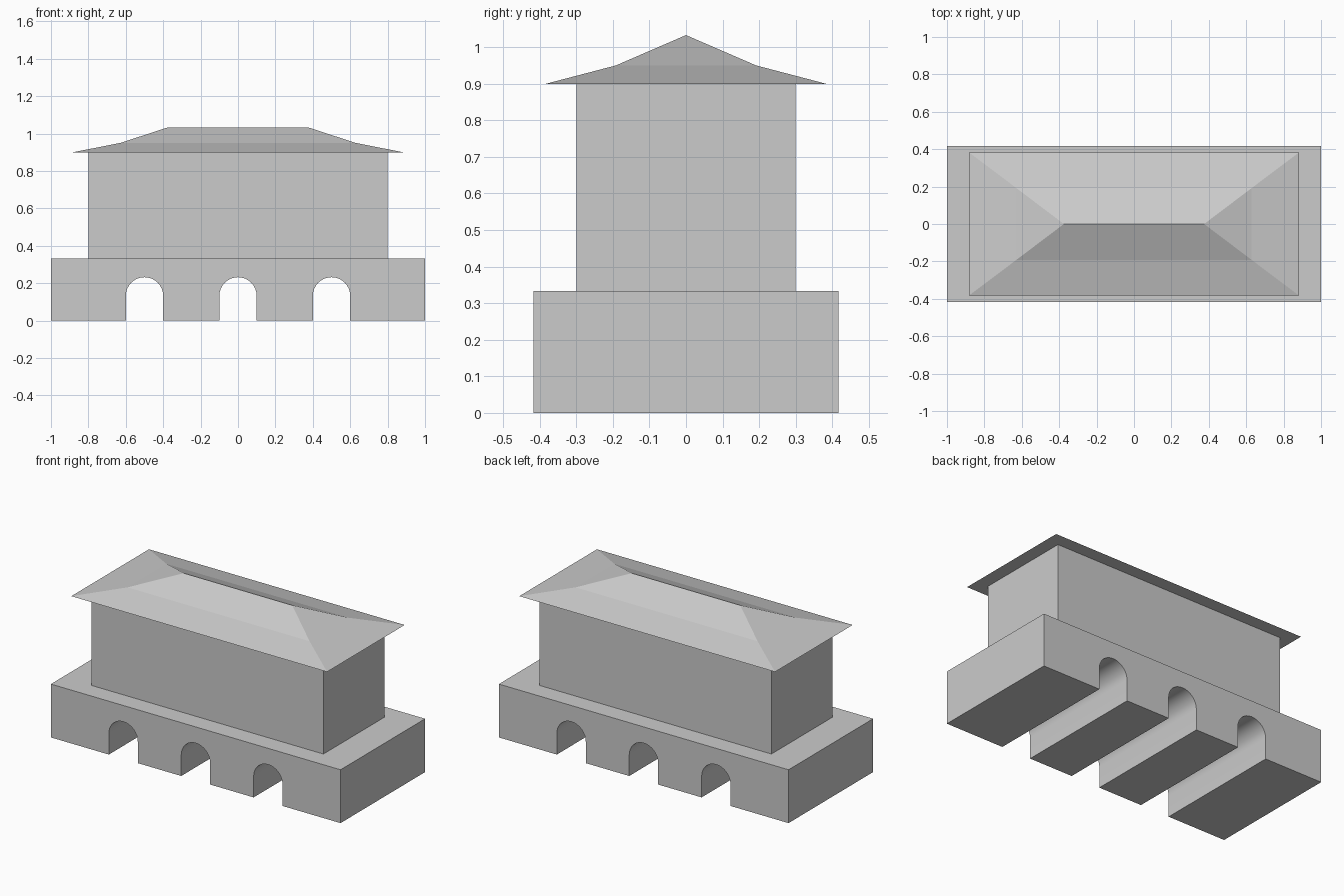
import bpy, bmesh
from math import pi, cos, sin, radians

if "Cube" in bpy.data.objects:
    bpy.data.objects.remove(bpy.data.objects["Cube"])

BASE_TOP, EAVES = 0.333, 0.9


def finish(name, bm):
    bmesh.ops.recalc_face_normals(bm, faces=bm.faces)
    mesh = bpy.data.meshes.new(name)
    bm.to_mesh(mesh)
    bm.free()
    obj = bpy.data.objects.new(name, mesh)
    bpy.context.collection.objects.link(obj)
    return obj


# Arched base: front outline with three arched openings, extruded to the back
def arched_base(half_x, half_y, arch_xs, radius, spring_z, segments=16):
    outline = [(-half_x, BASE_TOP), (-half_x, 0)]
    for cx in arch_xs:
        outline.append((cx - radius, 0))
        for i in range(segments + 1):
            a = pi - pi * i / segments
            outline.append((cx + radius * cos(a), spring_z + radius * sin(a)))
        outline.append((cx + radius, 0))
    outline += [(half_x, 0), (half_x, BASE_TOP)]

    bm = bmesh.new()
    face = bm.faces.new([bm.verts.new((x, -half_y, z)) for x, z in outline])
    ext = bmesh.ops.extrude_face_region(bm, geom=[face], use_keep_orig=True)
    moved = [g for g in ext["geom"] if isinstance(g, bmesh.types.BMVert)]
    bmesh.ops.translate(bm, verts=moved, vec=(0, 2 * half_y, 0))
    return finish("arched_base", bm)


base = arched_base(1.0, 0.417, (-0.5, 0, 0.5), 0.1, 0.132)
bpy.context.view_layer.objects.active = base
base.select_set(True)
bpy.ops.object.shade_smooth_by_angle(angle=radians(30))

# Main hall: plain block standing on the base
bpy.ops.mesh.primitive_cube_add(size=1, location=(0, 0, (BASE_TOP + EAVES) / 2))
hall = bpy.context.object
hall.name = "main_hall"
hall.scale = (1.6, 0.6, EAVES - BASE_TOP)

# Hipped roof: eaves and mid-slope rings closing onto a ridge
bm = bmesh.new()
rings = []
for hx, hy, z in ((0.883, 0.383, EAVES), (0.629, 0.192, 0.95)):
    rings.append([bm.verts.new((sx * hx, sy * hy, z))
                  for sx, sy in ((-1, -1), (1, -1), (1, 1), (-1, 1))])
eaves, mid = rings
left, right = (bm.verts.new((x, 0, 1.033)) for x in (-0.375, 0.375))
bm.faces.new(eaves)
for i in range(4):
    j = (i + 1) % 4
    bm.faces.new((eaves[i], eaves[j], mid[j], mid[i]))
bm.faces.new((mid[0], mid[1], right, left))
bm.faces.new((mid[1], mid[2], right))
bm.faces.new((mid[2], mid[3], left, right))
bm.faces.new((mid[3], mid[0], left))
finish("hipped_roof", bm)
